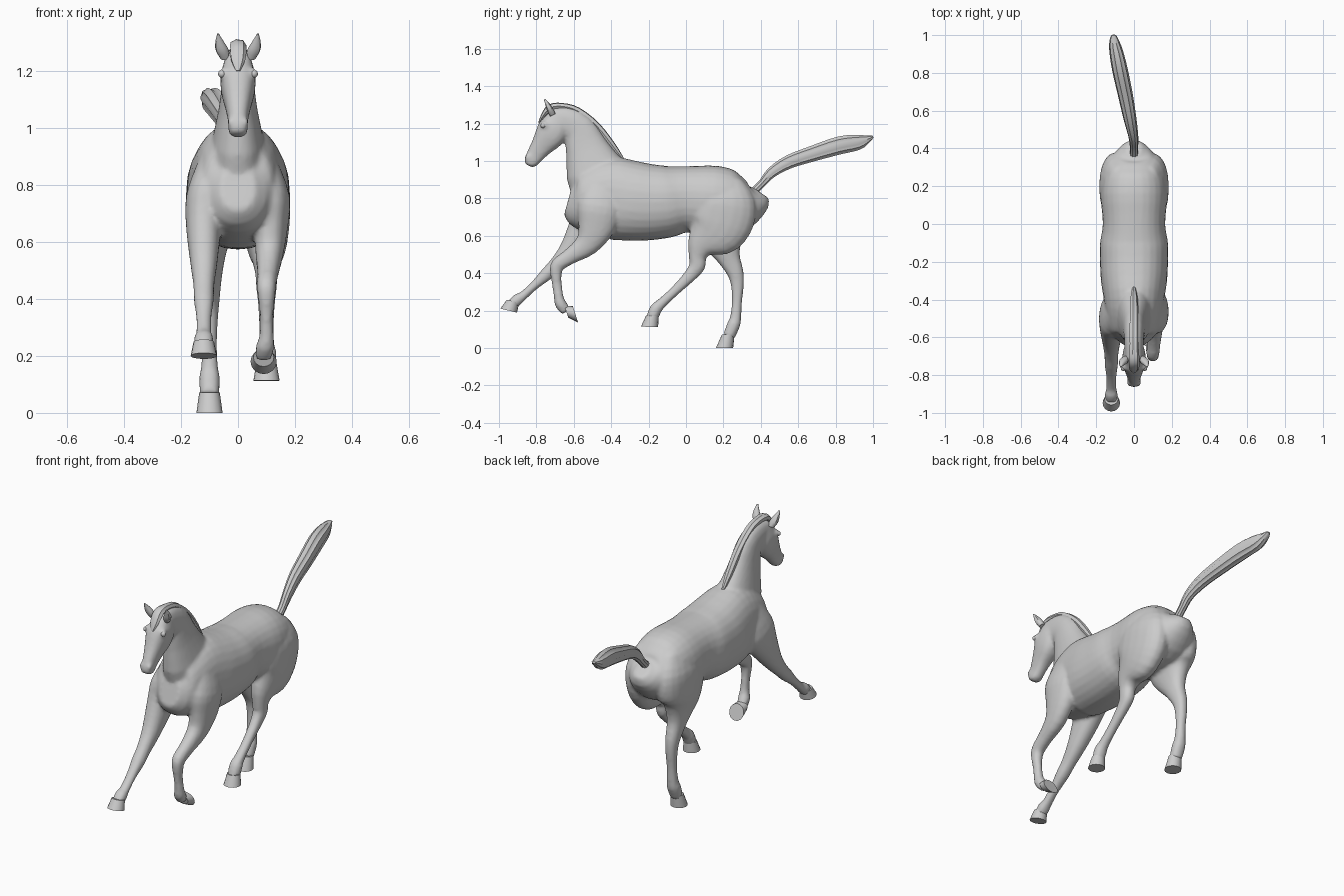
import bpy, bmesh, math
from mathutils import Vector, Matrix


def smooth_path(secs, k):
    # Catmull-Rom interpolation of (x, y, z, half width, half depth) sections
    out = []
    for i in range(len(secs) - 1):
        p = [secs[max(0, min(len(secs) - 1, i + d))] for d in (-1, 0, 1, 2)]
        for s in range(k):
            t = s / k
            out.append([0.5 * (2 * b + (c - a) * t + (2*a - 5*b + 4*c - d) * t*t
                               + (3*b - a - 3*c + d) * t**3) for a, b, c, d in zip(*p)])
    return out + [list(secs[-1])]


def loft(bm, secs, n=20, k=3, normal=None, groove=0, power=0.9):
    # skin elliptical rings along a path lying close to the side plane
    path = smooth_path(secs, k)
    rings = []
    for i, (x, y, z, rx, r) in enumerate(path):
        a, b = path[max(0, i - 1)], path[min(len(path) - 1, i + 1)]
        t = Vector(normal) if normal else Vector((0, b[1] - a[1], b[2] - a[2]))
        up = t.normalized().cross(Vector((1, 0, 0)))
        ring = []
        for j in range(n):
            ang = 2 * math.pi * j / n
            c, s = math.cos(ang), math.sin(ang)
            g = 1 - groove * (j % 2)
            c = math.copysign(abs(c) ** power, c) * max(rx, .004) * g
            s = math.copysign(abs(s) ** power, s) * max(r, .004) * g
            ring.append(bm.verts.new(Vector((x + c, y, z)) + up * s))
        rings.append(ring)
    for A, B in zip(rings, rings[1:]):
        for j in range(n):
            bm.faces.new((A[j], A[(j + 1) % n], B[(j + 1) % n], B[j]))
    bm.faces.new(rings[0])
    bm.faces.new(rings[-1])


def finish(bm, name, angle=40):
    bmesh.ops.recalc_face_normals(bm, faces=bm.faces)
    me = bpy.data.meshes.new(name)
    bm.to_mesh(me)
    bm.free()
    ob = bpy.data.objects.new(name, me)
    bpy.context.collection.objects.link(ob)
    bpy.ops.object.select_all(action='DESELECT')
    ob.select_set(True)
    bpy.context.view_layer.objects.active = ob
    bpy.ops.object.shade_smooth_by_angle(angle=math.radians(angle))
    return ob


def ball(bm, pos, r):
    bmesh.ops.create_uvsphere(bm, u_segments=12, v_segments=8, radius=r,
                              matrix=Matrix.Translation(pos))


body = bmesh.new()

# barrel, from rump to chest
loft(body, [(0, y, z, rx, r) for y, z, rx, r in [
    (.40, .83, .04, .05), (.37, .80, .10, .10), (.28, .778, .155, .165),
    (.15, .785, .175, .19), (0, .795, .165, .177), (-.1, .783, .18, .193),
    (-.2, .78, .18, .205), (-.3, .788, .175, .215), (-.4, .80, .16, .22),
    (-.5, .79, .145, .19), (-.58, .78, .12, .145), (-.63, .79, .06, .08)]], n=28)

# neck
loft(body, [(0, y, z, rx, r) for y, z, rx, r in [
    (-.38, .80, .12, .15), (-.47, .91, .10, .168), (-.53, 1.065, .068, .117),
    (-.575, 1.17, .055, .09), (-.655, 1.21, .05, .083), (-.73, 1.235, .045, .05)]], n=24)

# head
loft(body, [(0, y, z, rx, r) for y, z, rx, r in [
    (-.685, 1.255, .042, .045), (-.70, 1.19, .06, .08), (-.73, 1.135, .06, .08),
    (-.775, 1.075, .045, .058), (-.81, 1.025, .035, .046),
    (-.832, .992, .034, .037), (-.841, .975, .024, .02)]], power=.8)
for s in (-1, 1):
    ball(body, (s * .048, -.757, 1.192), .021)   # brows
    ball(body, (s * .024, -.846, 1.02), .015)    # nostrils

# reaching foreleg
loft(body, [
    (-.09, -.44, .88, .05, .09), (-.11, -.48, .76, .072, .12), (-.12, -.54, .65, .062, .09),
    (-.12, -.62, .53, .048, .056), (-.12, -.69, .45, .037, .04), (-.12, -.745, .395, .035, .035),
    (-.12, -.81, .335, .027, .024), (-.12, -.87, .28, .027, .024),
    (-.12, -.90, .26, .034, .031), (-.12, -.932, .23, .031, .028)])

# folded foreleg
loft(body, [
    (.09, -.44, .88, .05, .09), (.11, -.46, .76, .072, .12), (.115, -.48, .65, .06, .10),
    (.11, -.53, .555, .048, .066), (.105, -.62, .49, .037, .043), (.10, -.685, .445, .034, .038),
    (.10, -.695, .40, .029, .031), (.10, -.69, .34, .023, .026), (.10, -.68, .27, .025, .026),
    (.095, -.67, .235, .032, .031), (.09, -.64, .195, .028, .027)])

# forward hind leg
loft(body, [
    (.08, .20, .90, .05, .10), (.092, .20, .80, .086, .17), (.095, .185, .70, .088, .183),
    (.10, .15, .62, .075, .155), (.10, .085, .55, .054, .085), (.10, .062, .49, .04, .048),
    (.10, .06, .44, .036, .044), (.10, .02, .385, .03, .034), (.10, -.06, .305, .026, .026),
    (.10, -.13, .24, .028, .027), (.10, -.16, .21, .035, .033), (.10, -.182, .16, .033, .032)])

# standing hind leg
loft(body, [
    (-.08, .20, .90, .05, .10), (-.092, .20, .80, .086, .17), (-.095, .195, .70, .088, .18),
    (-.10, .19, .62, .075, .145), (-.10, .205, .55, .056, .10), (-.10, .23, .48, .044, .062),
    (-.10, .265, .40, .036, .044), (-.10, .275, .33, .03, .034), (-.10, .272, .24, .026, .027),
    (-.10, .265, .16, .03, .03), (-.10, .255, .125, .036, .035), (-.10, .228, .06, .034, .032)])

# fuse the flesh into one skin
skin = finish(body, "horse_body")
rm = skin.modifiers.new("fuse", 'REMESH')
rm.mode = 'VOXEL'
rm.voxel_size = .0095
rm.use_smooth_shade = True
sm = skin.modifiers.new("soften", 'SMOOTH')
sm.factor = .5
sm.iterations = 5

# hooves: top centre, sole centre, sole direction
for name, top, sole, nrm in [
        ("hoof_fore_reaching", (-.12, -.925, .25), (-.12, -.948, .20), (0, -.23, -.97)),
        ("hoof_fore_folded", (.09, -.64, .195), (.09, -.591, .18), (0, .95, .31)),
        ("hoof_hind_forward", (.10, -.18, .172), (.10, -.195, .113), (0, -.03, -1)),
        ("hoof_hind_standing", (-.10, .226, .072), (-.10, .206, 0), (0, 0, -1))]:
    bm = bmesh.new()
    loft(bm, [(*top, .036, .034), (*sole, .046, .046)], n=16, k=2, normal=nrm, power=1)
    finish(bm, name)

# ears and eyes
for s, side in ((-1, "left"), (1, "right")):
    bm = bmesh.new()
    loft(bm, [(s * .045, -.712, 1.245, .018, .016), (s * .056, -.727, 1.275, .023, .018),
              (s * .065, -.742, 1.305, .014, .012), (s * .07, -.757, 1.33, .003, .003)], n=10)
    finish(bm, "ear_" + side)
    bm = bmesh.new()
    ball(bm, (s * .056, -.764, 1.19), .014)
    finish(bm, "eye_" + side)

# mane along the crest, ending in the forelock
bm = bmesh.new()
loft(bm, [(0, y, z, rx, r) for y, z, rx, r in [
    (-.335, 1.005, .008, .008), (-.395, 1.085, .02, .018), (-.48, 1.19, .024, .02),
    (-.58, 1.268, .025, .02), (-.66, 1.292, .025, .018), (-.725, 1.285, .03, .02),
    (-.765, 1.24, .026, .012), (-.785, 1.20, .008, .006)]], n=14, groove=.12)
finish(bm, "mane")

# tail streaming behind
bm = bmesh.new()
loft(bm, [
    (0, .37, .845, .022, .022), (0, .41, .885, .022, .022), (-.003, .46, .94, .026, .03),
    (-.02, .55, .995, .034, .038), (-.045, .68, 1.04, .04, .044), (-.075, .82, 1.083, .042, .05),
    (-.095, .92, 1.10, .036, .043), (-.105, .975, 1.118, .024, .02),
    (-.107, 1.0, 1.13, .012, .006)], n=20, groove=.15)
finish(bm, "tail", 60)
